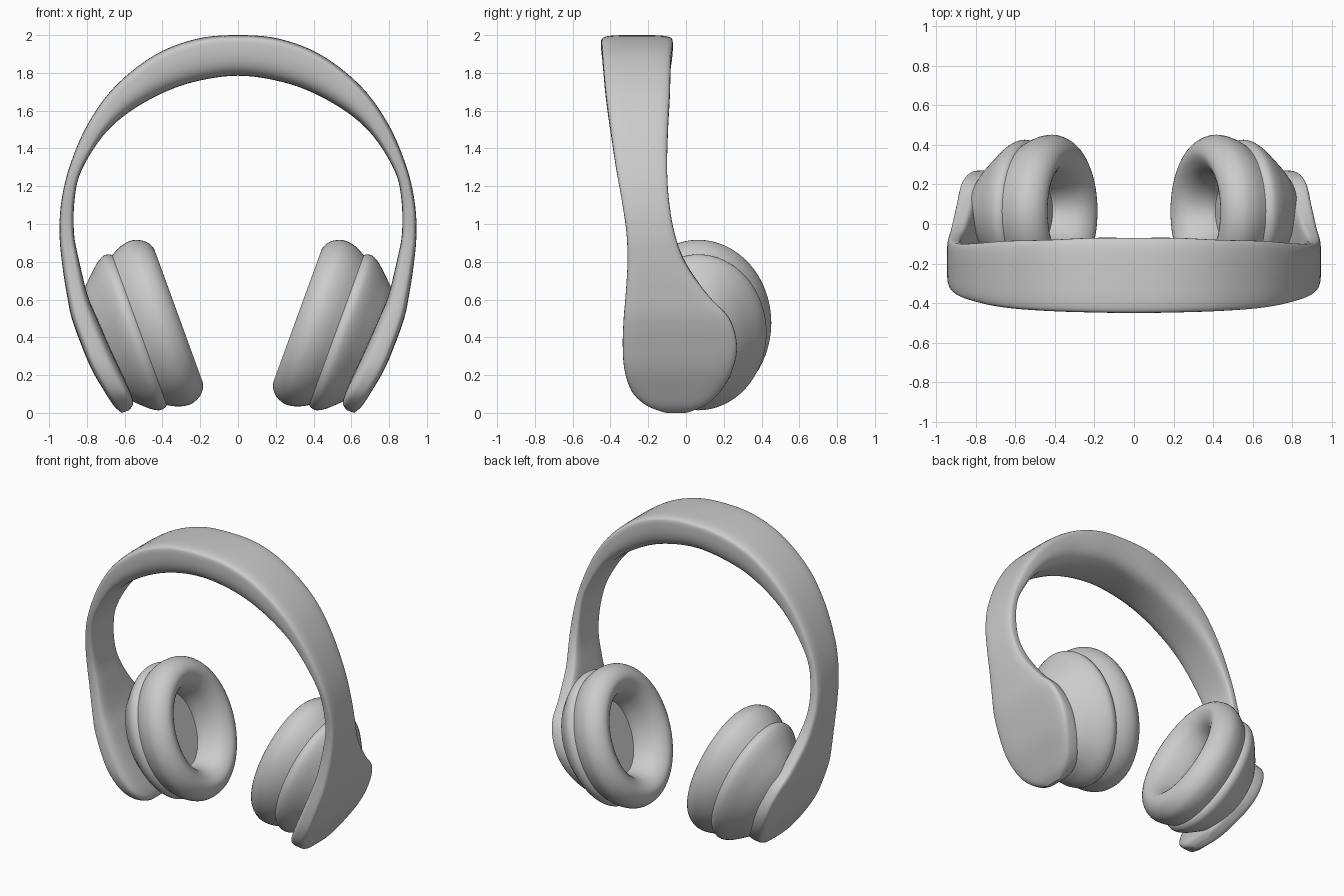
import bpy, bmesh, math
from mathutils import Vector

cube = bpy.data.objects.get("Cube")
if cube:
    bpy.data.objects.remove(cube, do_unlink=True)

grey = bpy.data.materials.new("matte_grey")
grey.use_nodes = True
colour = (0.6, 0.6, 0.6, 1)
grey.diffuse_color = colour
grey.node_tree.nodes["Principled BSDF"].inputs["Base Color"].default_value = colour


def loft(name, rings):
    """Skin a list of equal closed rings, cap both ends and shade smooth."""
    bm = bmesh.new()
    loops = [[bm.verts.new(p) for p in ring] for ring in rings]
    n = len(loops[0])
    for a, b in zip(loops, loops[1:]):
        for i in range(n):
            j = (i + 1) % n
            bm.faces.new((a[i], a[j], b[j], b[i]))
    bm.faces.new(loops[0])
    bm.faces.new(loops[-1])
    bmesh.ops.recalc_face_normals(bm, faces=bm.faces)
    mesh = bpy.data.meshes.new(name)
    bm.to_mesh(mesh)
    bm.free()
    mesh.materials.append(grey)
    obj = bpy.data.objects.new(name, mesh)
    bpy.context.collection.objects.link(obj)
    bpy.ops.object.select_all(action="DESELECT")
    obj.select_set(True)
    bpy.context.view_layer.objects.active = obj
    bpy.ops.object.shade_smooth_by_angle(angle=math.radians(50))
    return obj


def smooth_path(points, steps):
    """Catmull-Rom interpolation of tuples of any length."""
    pts = [Vector(p) for p in points]
    pts = [pts[0]] + pts + [pts[-1]]
    out = []
    for a, b, c, d in zip(pts, pts[1:], pts[2:], pts[3:]):
        for k in range(steps):
            t = k / steps
            out.append(b + (c - a) * t / 2 + (a * 2 - b * 5 + c * 4 - d) * t * t / 2
                       + (b * 3 - a - c * 3 + d) * t ** 3 / 2)
    return out + [pts[-1]]


# Headband and paddles: outer x, outer z, inner x, inner z, front y, back y
half = [
    (0, 2, 0, 1.785, -.45, -.07),
    (.22, 1.98, .2, 1.76, -.447, -.07),
    (.44, 1.895, .385, 1.7, -.44, -.08),
    (.65, 1.73, .58, 1.59, -.425, -.085),
    (.795, 1.53, .72, 1.46, -.4, -.095),
    (.89, 1.31, .83, 1.28, -.37, -.1),
    (.935, 1.12, .865, 1.13, -.34, -.09),
    (.945, .95, .868, .95, -.315, -.06),
    (.93, .78, .84, .8, -.31, 0),
    (.905, .62, .795, .62, -.32, .12),
    (.88, .5, .745, .5, -.33, .23),
    (.83, .36, .68, .35, -.335, .27),
    (.775, .23, .615, .21, -.325, .245),
    (.705, .11, .57, .11, -.285, .18),
    (.655, .035, .555, .05, -.21, .1),
    (.615, 0, .575, .015, -.12, .015),
]
mirrored = [(-a, b, -c, d, e, f) for a, b, c, d, e, f in half[:0:-1]]


def power(value, exponent):
    return math.copysign(abs(value) ** exponent, value)


def band_section(s, count=40):
    """Flat, tightly rounded outside with a softer padded inside."""
    outer, inner = Vector((s[0], 0, s[1])), Vector((s[2], 0, s[3]))
    middle, width = (s[4] + s[5]) / 2, (s[5] - s[4]) / 2
    thick = (inner - outer).length
    edge = min(.045 / thick, .5)
    pad = min(max((thick - .08) / .12, 0), 1) if s[1] > 1 else 0
    ring = []
    for i in range(count):
        a = math.tau * i / count
        c, q = math.cos(a), math.sin(a)
        if q < 0:
            depth = edge + edge * power(q, .5)
        else:
            depth = edge + (1 - edge) * power(q, .45 + .4 * pad)
        p = outer.lerp(inner, depth)
        p.y = middle + width * power(c, .45)
        ring.append(p)
    return ring


loft("headband", [band_section(s) for s in smooth_path(mirrored + half, 5)])

# Ear cups: oval rings stacked along a tilted axis, offset inward from the rim
TILT = math.radians(20)
CENTRE_Y, CENTRE_V = .065, .59
RADIUS_Y, RADIUS_V = .385, .46


def oval(side, offset, w, count=64):
    ring = []
    for i in range(count):
        a = math.tau * i / count
        y = CENTRE_Y + (RADIUS_Y + offset) * math.cos(a)
        v = CENTRE_V + (RADIUS_V + offset) * math.sin(a)
        x = math.sin(TILT) * v - math.cos(TILT) * w
        z = math.cos(TILT) * v + math.sin(TILT) * w
        ring.append((side * x, y, z))
    return ring


parts = {
    "ear_cushion": [(-.22, -.34), (-.215, -.27), (-.175, -.17), (-.1, -.12), (-.035, -.145),
                    (0, -.21), (-.008, -.28), (-.04, -.345)],
    "ear_shell": [(-.05, -.33), (-.03, -.35), (-.025, -.385), (-.05, -.43),
                  (-.1, -.485), (-.15, -.535), (-.2, -.575)],
    "speaker_disc": [(-.2, -.34), (-.2, -.31)],
    "pivot_hub": [(-.21, -.55), (-.22, -.61)],
}
for side, label in ((1, "left"), (-1, "right")):
    for name, profile in parts.items():
        if len(profile) > 2:
            profile = smooth_path(profile, 4)
        loft(f"{label}_{name}", [oval(side, d, w) for d, w in profile])
